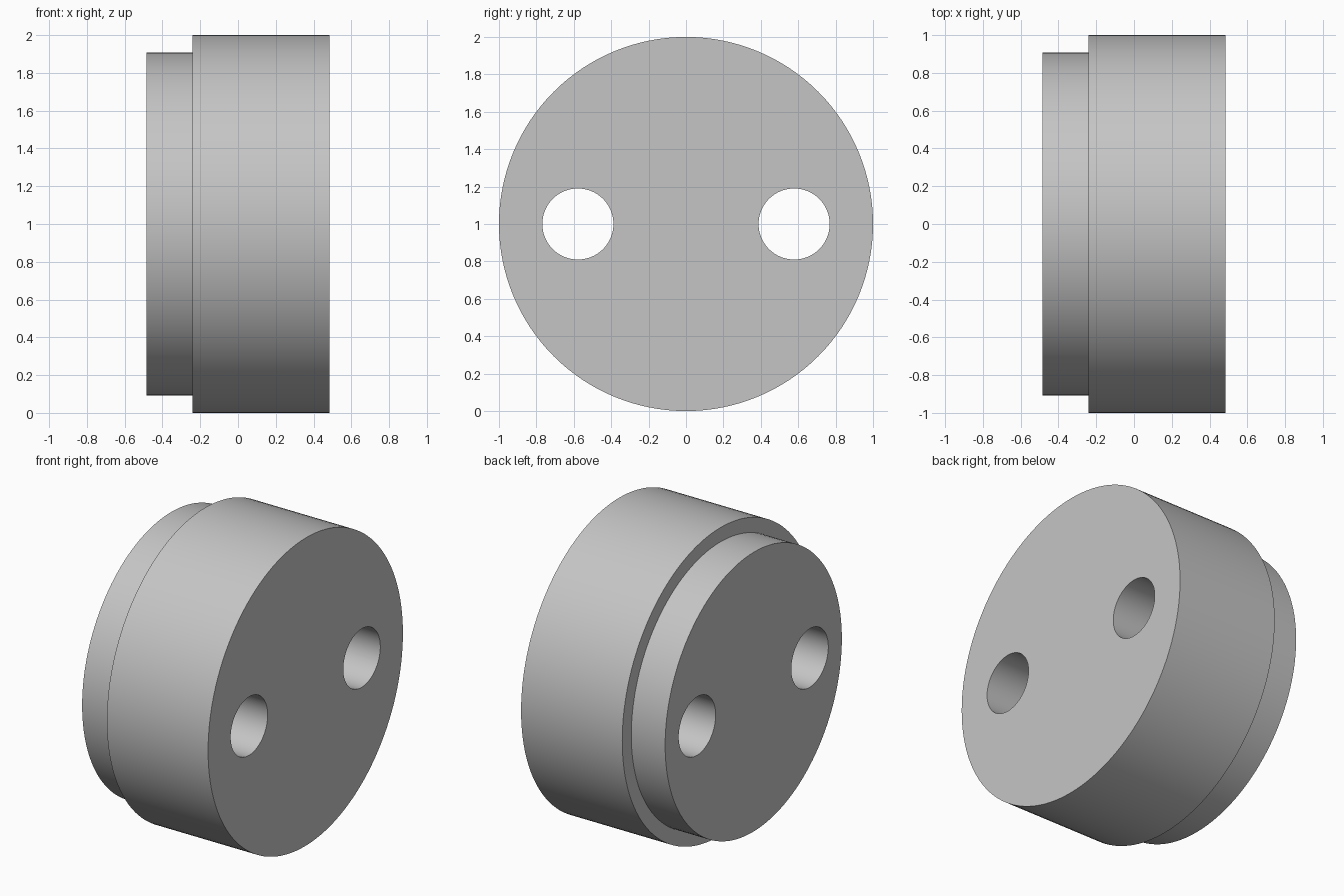
import bpy
import math
from mathutils import Matrix

cube = bpy.data.objects.get("Cube")
if cube:
    bpy.data.objects.remove(cube, do_unlink=True)

SEGMENTS = 128
HALF_LENGTH = 0.485
STEP_X = -0.242
BODY_RADIUS = 1.0
SPIGOT_RADIUS = 0.907
HOLE_RADIUS = 0.19
HOLE_OFFSET = 0.578

grey = bpy.data.materials.new("plain grey")
grey.use_nodes = True
colour = (0.56, 0.56, 0.56, 1)
grey.diffuse_color = colour
grey.node_tree.nodes["Principled BSDF"].inputs["Base Color"].default_value = colour


def x_cylinder(name, radius, x0, x1, y=0, segments=SEGMENTS):
    """Cylinder lying along x, from x0 to x1, at mid height."""
    bpy.ops.mesh.primitive_cylinder_add(
        vertices=segments, radius=radius, depth=x1 - x0)
    obj = bpy.context.object
    obj.name = name
    obj.data.transform(Matrix.Rotation(math.pi / 2, 4, "Y"))
    obj.location = ((x0 + x1) / 2, y, BODY_RADIUS)
    obj.data.materials.append(grey)
    return obj


def boolean(target, tool, operation):
    mod = target.modifiers.new(tool.name, "BOOLEAN")
    mod.operation = operation
    mod.solver = "EXACT"
    mod.object = tool
    bpy.context.view_layer.objects.active = target
    bpy.ops.object.modifier_apply(modifier=mod.name)
    bpy.data.objects.remove(tool, do_unlink=True)


# Stepped disc: wide body with a narrower spigot overlapping into it
disc = x_cylinder("stepped_disc", BODY_RADIUS, STEP_X, HALF_LENGTH)
spigot = x_cylinder("spigot", SPIGOT_RADIUS, -HALF_LENGTH, 0)
boolean(disc, spigot, "UNION")

# Two through holes, side by side
for side in (-1, 1):
    cutter = x_cylinder("hole_cutter", HOLE_RADIUS, -1, 1, side * HOLE_OFFSET, 64)
    boolean(disc, cutter, "DIFFERENCE")

# Smooth walls, sharp rims
bpy.ops.object.select_all(action="DESELECT")
disc.select_set(True)
bpy.context.view_layer.objects.active = disc
bpy.ops.object.shade_smooth_by_angle(angle=math.radians(30))
